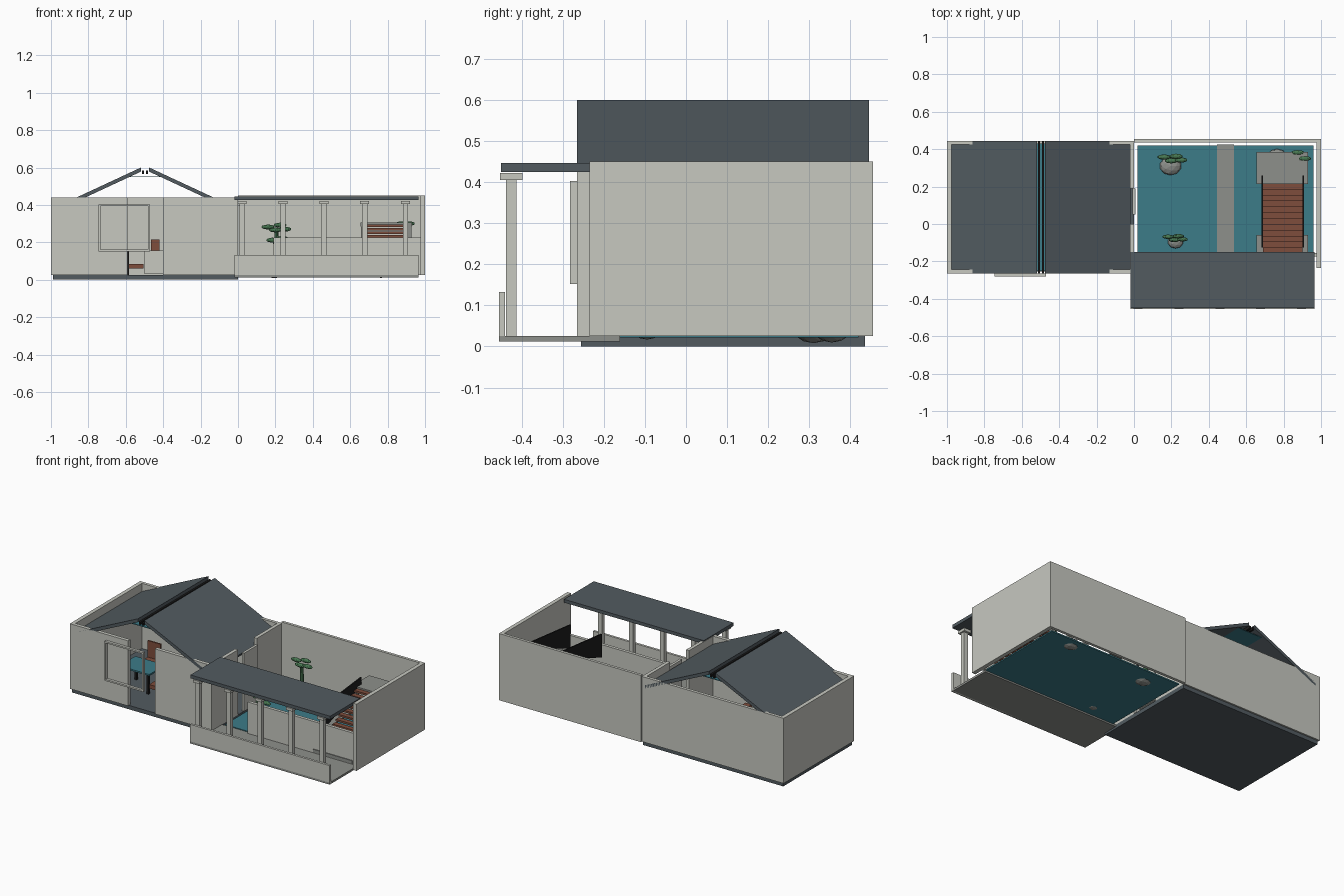
import bpy, bmesh, math, random

if "Cube" in bpy.data.objects:
    bpy.data.objects.remove(bpy.data.objects["Cube"])
random.seed(3)


def mat(name, r, g, b):
    m = bpy.data.materials.new(name)
    m.diffuse_color = (r, g, b, 1)
    m.use_nodes = True
    m.node_tree.nodes["Principled BSDF"].inputs["Base Color"].default_value = m.diffuse_color
    return m


WALL = mat("pale plaster", .57, .58, .53)
SLATE = mat("slate", .085, .105, .118)
WATER = mat("teal water", .045, .20, .25)
BROWN = mat("red brown wood", .21, .075, .045)
GREEN = mat("leaf green", .065, .19, .085)
BLACK = mat("black metal", .012, .012, .012)
STONE = mat("stone grey", .27, .28, .26)


def finish(name, bm, m):
    bmesh.ops.recalc_face_normals(bm, faces=bm.faces[:])
    me = bpy.data.meshes.new(name)
    bm.to_mesh(me)
    bm.free()
    me.materials.append(m)
    ob = bpy.data.objects.new(name, me)
    bpy.context.collection.objects.link(ob)
    return ob


def box(name, x0, x1, y0, y1, z0, z1, m):
    bm = bmesh.new()
    bmesh.ops.create_cube(bm, size=1)
    for v in bm.verts:
        v.co = (x1 if v.co.x > 0 else x0, y1 if v.co.y > 0 else y0, z1 if v.co.z > 0 else z0)
    return finish(name, bm, m)


def prism(name, pts, axis, a, b, m):
    """Extrude a closed outline along x (points are y,z) or y (points are x,z)."""
    bm = bmesh.new()
    put = (lambda p, t: (t, p[0], p[1])) if axis == "x" else (lambda p, t: (p[0], t, p[1]))
    f = bm.faces.new([bm.verts.new(put(p, a)) for p in pts])
    new = bmesh.ops.extrude_face_region(bm, geom=[f])["geom"]
    for v in new:
        if isinstance(v, bmesh.types.BMVert):
            v.co["xyz".index(axis)] = b
    return finish(name, bm, m)


def blob(name, x, y, z, rx, ry, rz, m, sub=2):
    bm = bmesh.new()
    bmesh.ops.create_icosphere(bm, subdivisions=sub, radius=1)
    for v in bm.verts:
        v.co = (x + v.co.x * rx, y + v.co.y * ry, z + v.co.z * rz)
    return finish(name, bm, m)


# House floor and walls
box("house_floor", -.99, 0, -.255, .435, 0, .025, SLATE)
box("house_left_wall", -1, -.975, -.265, .445, .025, .44, WALL)
box("house_back_wall", -.975, 0, .425, .445, .025, .44, WALL)
box("house_front_wall_left", -.975, -.59, -.265, -.242, .025, .44, WALL)
box("house_front_wall_right", -.40, 0, -.265, -.242, .025, .44, WALL)
box("house_side_wall_front", -.022, 0, -.242, 0, .025, .44, WALL)
box("house_side_wall_back", -.022, 0, .19, .425, .025, .44, WALL)
box("side_door", -.008, .008, .05, .19, .03, .40, WALL)

# Window frame fixed on the front wall
for n, x0, x1, z0, z1 in (("bottom", -.745, -.47, .152, .162), ("top", -.745, -.47, .393, .403),
                          ("left", -.745, -.735, .162, .393), ("right", -.48, -.47, .162, .393)):
    box("window_frame_" + n, x0, x1, -.282, -.265, z0, z1, WALL)

# Pitched roof: two slabs with an open ridge
for side, s in (("left", -1), ("right", 1)):
    c = -.497
    pts = [(c + s * .022, .60), (c + s * .478, .388), (c + s * .470, .370), (c + s * .022, .578)]
    prism("roof_" + side, pts, "y", -.265, .445, SLATE)
    box("ridge_beam_" + side, c + s * .011 - .006, c + s * .011 + .006, -.265, .445, .565, .583, BLACK)
box("roof_glass", -.60, -.395, -.25, .43, .548, .552, WATER)

# Furniture inside the house
box("table_top", -.78, -.57, -.08, .08, .15, .16, WATER)
for x in (-.76, -.59):
    for y in (-.06, .06):
        box("table_leg", x - .007, x + .007, y - .007, y + .007, .025, .15, BLACK)
box("counter", -.50, -.40, -.06, .12, .03, .155, WALL)
box("counter_box", -.465, -.42, .0, .06, .155, .215, BROWN)
box("bench_seat", -.585, -.505, -.06, .02, .06, .085, BROWN)
box("chair_seat", -.77, -.68, .12, .20, .10, .115, BROWN)
box("chair_back", -.77, -.68, .19, .20, .115, .22, BROWN)

# Courtyard walls
box("yard_back_wall", 0, 1, .437, .455, .025, .45, WALL)
box("yard_right_wall", .975, 1, -.235, .437, .025, .45, WALL)
box("yard_front_wall", .19, .975, -.175, -.155, .025, .225, WALL)
box("pool", .02, .96, -.16, .42, .022, .030, WATER)
box("path", .445, .535, -.155, .425, .030, .036, STONE)

# Rocks
for x, y, r in ((.195, .31, .058), (.222, -.095, .042), (.765, .355, .055)):
    blob("rock", x, y, .04, r, r * .85, r * .55, STONE)


# Small trees with flat leaf pads
def tree(x, y, h):
    bm = bmesh.new()
    bmesh.ops.create_cone(bm, cap_ends=True, segments=8, radius1=.014, radius2=.010, depth=h - .05)
    for v in bm.verts:
        v.co = (v.co.x + x, v.co.y + y, v.co.z + .05 + (h - .05) / 2)
    finish("tree_trunk", bm, GREEN)


for x, y, h, k in ((.205, .35, .27, 1), (.22, -.075, .20, .85)):
    tree(x, y, h)
    for dx, dy, dz in ((-.045, .008, .012), (.02, .012, .022), (.045, -.008, 0), (-.005, -.012, -.004)):
        blob("tree_leaves", x + dx * k, y + dy * k, h + dz, .036 * k, .014 * k, .013, GREEN)
tree(.90, .365, .28)
for x, y in ((.875, .382), (.912, .35)):
    blob("tree_leaves", x, y, .30, .035, .013, .012, GREEN)

# Stair with landing, low base and railings
box("landing", .655, .93, .215, .385, .285, .305, STONE)
for x in (.67, .915):
    for y in (.23, .37):
        box("landing_post", x - .012, x + .012, y - .012, y + .012, .03, .285, STONE)
box("stair_base", .655, .93, -.18, -.06, .030, .05, STONE)
N = 12
for i in range(N):
    t = i / (N - 1)
    y, z = -.145 + t * .345, .09 + t * .205
    box("stair_plank", .69, .90, y - .015, y + .017, z - .012, z, BROWN)
for x in (.685, .905):
    prism("stair_rail", [(-.125, .16), (.26, .30), (.26, .35), (-.125, .31)],
          "x", x - .004, x + .004, BLACK)

# Porch: slab, parapet, pillars and flat roof
box("porch_floor", -.02, .965, -.455, -.16, .012, .025, STONE)
box("porch_parapet", -.02, .965, -.455, -.44, .012, .133, WALL)
for i in range(5):
    x = .022 + i * .2185
    box("porch_pillar", x - .014, x + .014, -.438, -.412, .025, .405, WALL)
    box("pillar_cap", x - .024, x + .024, -.452, -.398, .405, .422, WALL)
box("porch_roof", -.02, .965, -.45, -.15, .425, .446, SLATE)
